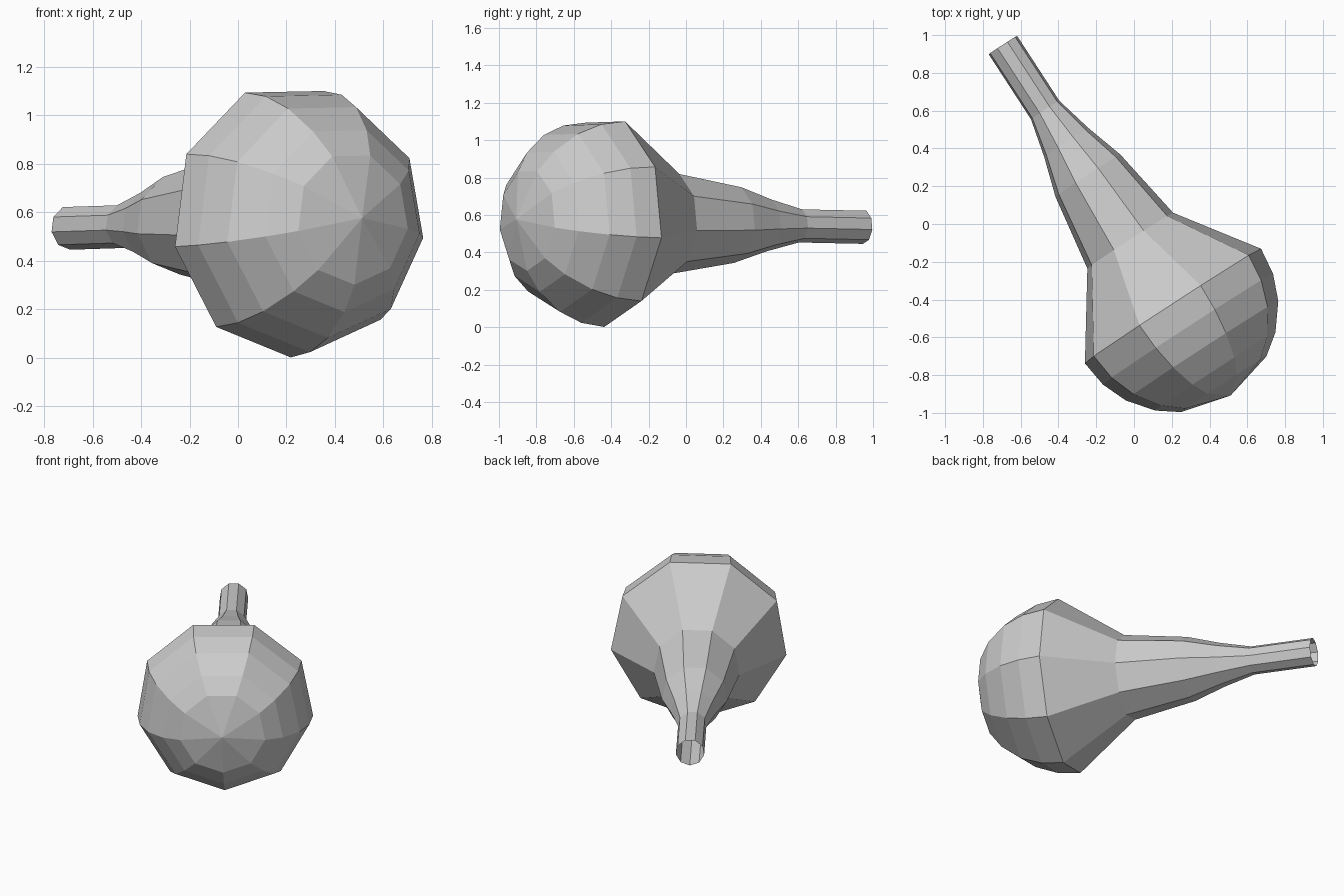
import bpy, bmesh
from math import sin, cos, pi, radians
from mathutils import Matrix, Vector

if "Cube" in bpy.data.objects:
    bpy.data.objects.remove(bpy.data.objects["Cube"])

SIDES = 9
R = 0.565

# Profile (radius, distance along axis): domed bulb end, then tapering open neck
profile = [(0, -R)]
profile += [(R * cos(radians(a)), -R * sin(radians(a))) for a in (61, 47, 30, 15, 0)]
profile += [(0.275, 0.413), (0.208, 0.824), (0.142, 1.033), (0.091, 1.238), (0.091, 1.648)]

# Lathe the profile with flat sides
bm = bmesh.new()
start = radians(89)  # one vertex almost straight down
verts = [bm.verts.new((r * cos(start), r * sin(start), s)) for r, s in profile]
edges = [bm.edges.new(pair) for pair in zip(verts, verts[1:])]
bmesh.ops.spin(bm, geom=verts + edges, cent=(0, 0, 0), axis=(0, 0, 1),
               angle=2 * pi, steps=SIDES)
bmesh.ops.remove_doubles(bm, verts=bm.verts, dist=0.001)
bmesh.ops.recalc_face_normals(bm, faces=bm.faces)

# Lay it down, neck pointing to the back left
axis = Vector((-0.545, 0.838, -0.018)).normalized()
side = Vector((0.838, 0.545, 0)).normalized()
rot = Matrix((side, axis.cross(side), axis)).transposed().to_4x4()
bm.transform(Matrix.Translation((0.204, -0.434, 0.566)) @ rot)

# Outward normals check: the dome tip must face away from the neck
bm.normal_update()
tip = min(bm.faces, key=lambda f: f.calc_center_median().dot(axis))
if tip.normal.dot(axis) > 0:
    bmesh.ops.reverse_faces(bm, faces=bm.faces)

mesh = bpy.data.meshes.new("bulb_with_neck")
bm.to_mesh(mesh)
bm.free()
bpy.context.collection.objects.link(bpy.data.objects.new("bulb_with_neck", mesh))
